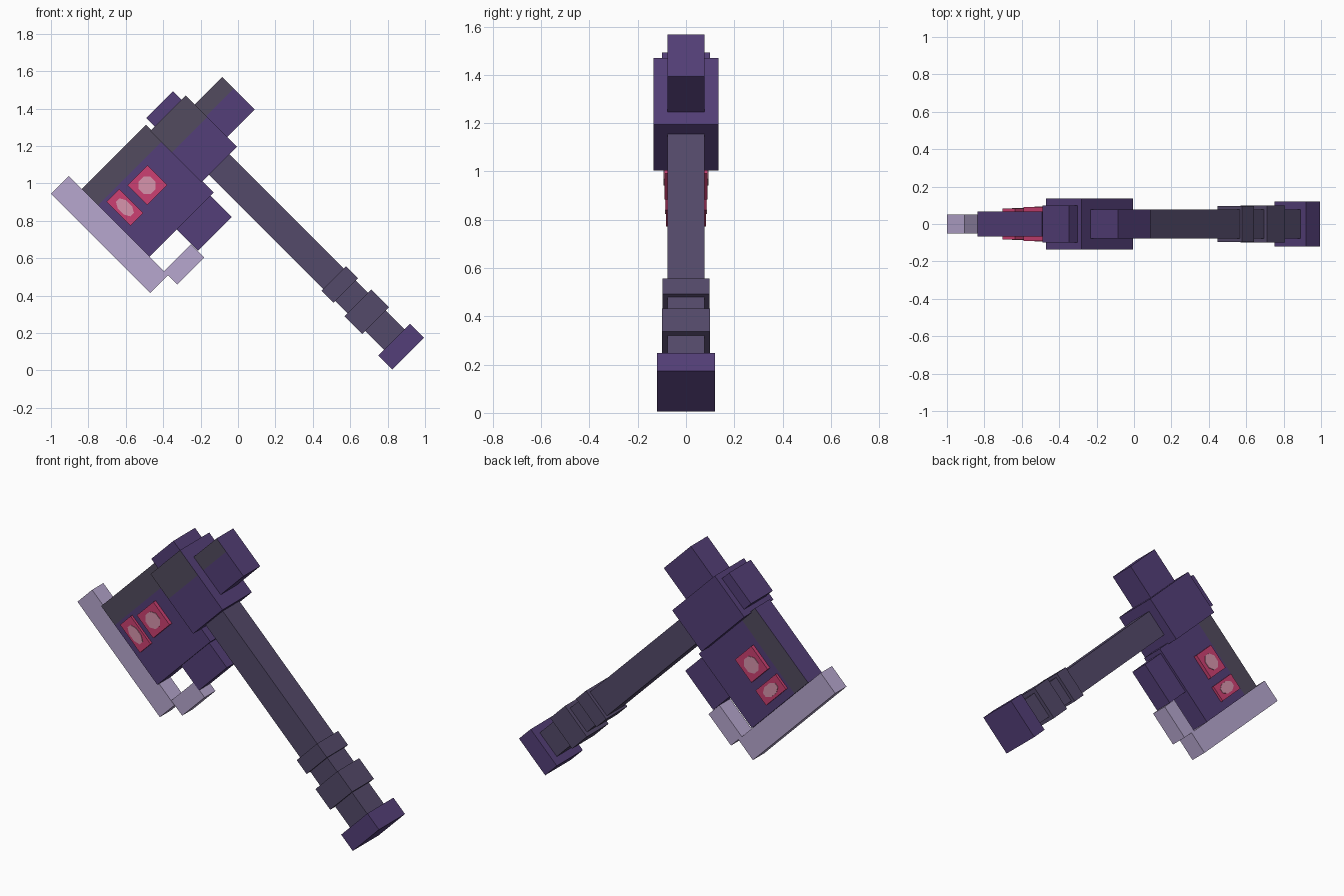
import bpy, bmesh, math
from mathutils import Matrix, Vector

if "Cube" in bpy.data.objects:
    bpy.data.objects.remove(bpy.data.objects["Cube"], do_unlink=True)

R2 = math.sqrt(2)
TILT = Matrix.Rotation(math.radians(45), 4, 'Y')


def material(name, rgb):
    # 8-bit display colour to linear
    lin = [((c / 255 + 0.055) / 1.055) ** 2.4 for c in rgb] + [1.0]
    m = bpy.data.materials.new(name)
    m.use_nodes = True
    m.diffuse_color = lin
    m.node_tree.nodes["Principled BSDF"].inputs["Base Color"].default_value = lin
    return m


purple = material("deep_purple", (84, 63, 120))
slate = material("slate_grey", (82, 75, 94))
wood = material("handle_grey_purple", (84, 74, 106))
lilac = material("lilac_edge", (183, 167, 207))
pink = material("gem_pink", (204, 64, 114))
rose = material("gem_highlight", (215, 148, 172))


def finish(name, bm, mats):
    bm.transform(TILT)
    mesh = bpy.data.meshes.new(name)
    bm.to_mesh(mesh)
    bm.free()
    for m in mats:
        mesh.materials.append(m)
    ob = bpy.data.objects.new(name, mesh)
    bpy.context.collection.objects.link(ob)
    return ob


def box(name, along, across, half_y, mat, strip=None, both_sides=True):
    """Block in axe space: along = x - z, across = x + z. The optional
    strip colours the broad faces grey up to that position."""
    (a0, a1), (b0, b1) = along, across
    size = ((a1 - a0) / R2, 2 * half_y, (b1 - b0) / R2, 1)
    centre = Vector(((a0 + a1) / 2 / R2, 0, (b0 + b1) / 2 / R2))
    bm = bmesh.new()
    bmesh.ops.create_cube(bm, size=1, matrix=Matrix.Translation(centre) @ Matrix.Diagonal(size))
    if strip is not None:
        bmesh.ops.bisect_plane(bm, geom=bm.verts[:] + bm.edges[:] + bm.faces[:],
                               plane_co=(strip / R2, 0, 0), plane_no=(1, 0, 0))
        bm.normal_update()
        for f in bm.faces:
            n = f.normal.y
            broad = abs(n) > 0.5 if both_sides else n < -0.5
            if broad and f.calc_center_median().x < strip / R2:
                f.material_index = 1
    return finish(name, bm, [mat, slate])


def highlight(name, a, b, ra, rb, y):
    """Thin eight-sided plate lying on both faces of a gem."""
    for side, label in ((-1, "front"), (1, "back")):
        bm = bmesh.new()
        place = (Matrix.Translation((a / R2, side * y, b / R2))
                 @ Matrix.Diagonal((ra, 1, rb, 1))
                 @ Matrix.Rotation(math.radians(90), 4, 'X')
                 @ Matrix.Rotation(math.radians(22.5), 4, 'Z'))
        bmesh.ops.create_cone(bm, cap_ends=True, segments=8, radius1=1, radius2=1,
                              depth=0.006, matrix=place)
        finish(name + "_" + label, bm, [rose])


# Handle, collars and pommel
box("handle", (-1.25, 0.7), (0.89, 1.11), 0.077, wood)
box("upper_collar", (0.022, 0.15), (0.872, 1.134), 0.097, wood)
box("lower_collar", (0.28, 0.47), (0.86, 1.144), 0.1, wood)
box("pommel", (0.67, 0.82), (0.83, 1.168), 0.12, purple)

# Head: hub, cap, rear hammer and blade body
box("hub", (-1.75, -1.2), (0.81, 1.19), 0.135, purple, -1.52, False)
box("cap", (-1.84, -1.74), (0.86, 1.145), 0.1, purple)
box("rear_hammer", (-1.653, -1.305), (1.18, 1.484), 0.077, purple, -1.53, False)
box("blade_body", (-1.805, -1.08), (0.134, 0.82), 0.068, purple, -1.63)
box("lower_block", (-1.085, -0.853), (0.425, 0.786), 0.055, purple)

# Pale cutting edge and its hook
box("cutting_edge", (-1.945, -0.882), (-0.055, 0.134), 0.052, lilac)
box("edge_hook", (-0.925, -0.785), (0.134, 0.424), 0.05, lilac)

# Gems passing through the blade body
box("large_gem", (-1.58, -1.37), (0.4, 0.612), 0.09, pink)
box("small_gem", (-1.605, -1.348), (0.198, 0.335), 0.083, pink)
highlight("large_highlight", -1.475, 0.503, 0.05, 0.05, 0.09)
highlight("small_highlight", -1.476, 0.267, 0.06, 0.034, 0.083)
